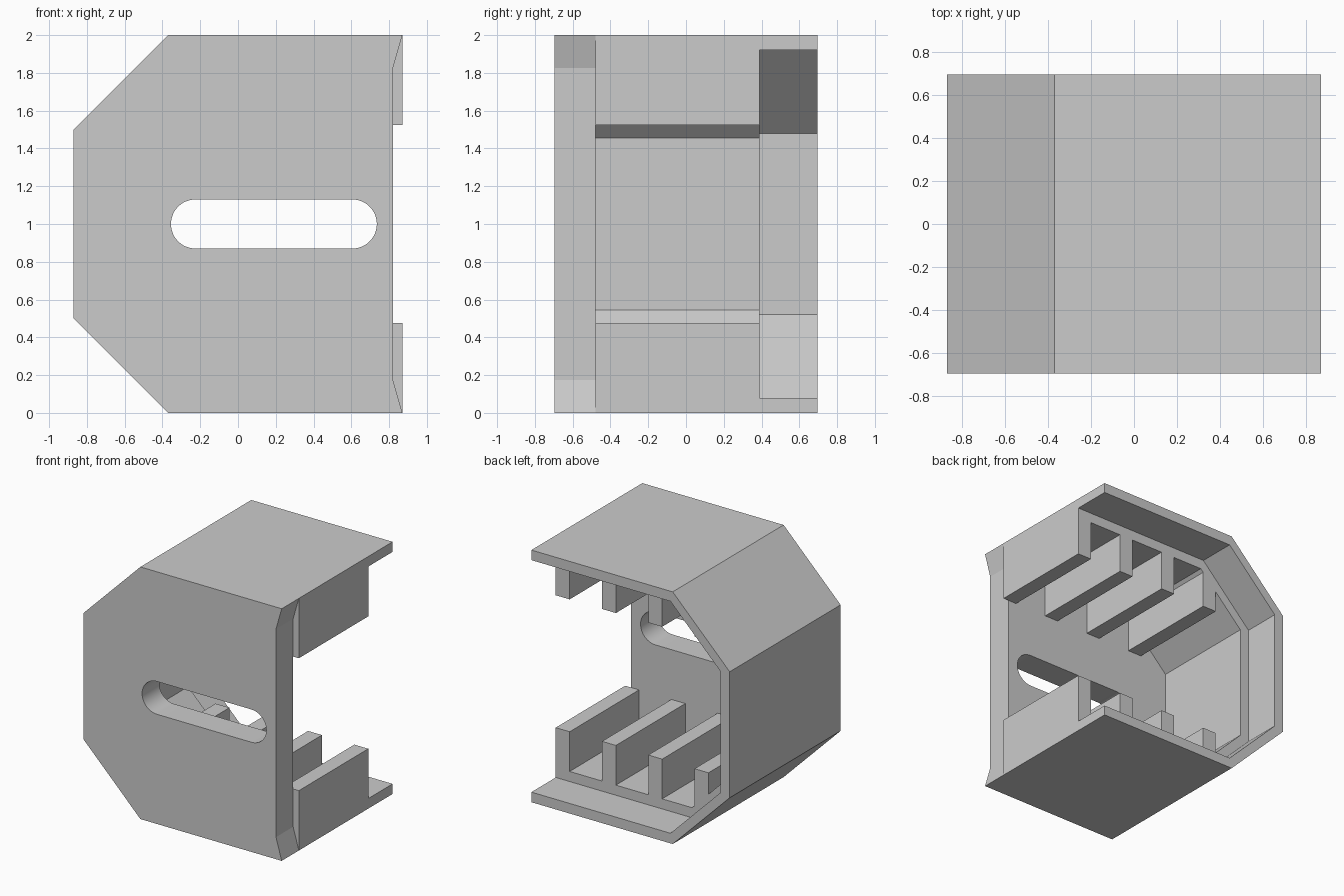
import bpy, bmesh, math

default = bpy.data.objects.get("Cube")
if default:
    bpy.data.objects.remove(default, do_unlink=True)

GREY = (0.6, 0.6, 0.6, 1.0)
grey = bpy.data.materials.new("plain_grey")
grey.use_nodes = True
grey.diffuse_color = GREY
grey.node_tree.nodes["Principled BSDF"].inputs["Base Color"].default_value = GREY

# Main depths and extents
FRONT, PLATE_BACK, RIB_BACK, REAR = -0.695, -0.48, 0.39, 0.695
RIGHT, LEFT = 0.87, -0.87


def prism(name, outline, y0, y1):
    """Extrude an x-z outline from depth y0 to y1."""
    bm = bmesh.new()
    face = bm.faces.new([bm.verts.new((x, y0, z)) for x, z in outline])
    result = bmesh.ops.extrude_face_region(bm, geom=[face])
    moved = [v for v in result["geom"] if isinstance(v, bmesh.types.BMVert)]
    bmesh.ops.translate(bm, verts=moved, vec=(0, y1 - y0, 0))
    bmesh.ops.recalc_face_normals(bm, faces=bm.faces)
    mesh = bpy.data.meshes.new(name)
    bm.to_mesh(mesh)
    bm.free()
    mesh.materials.append(grey)
    obj = bpy.data.objects.new(name, mesh)
    bpy.context.collection.objects.link(obj)
    return obj


def mirrored(lower):
    """Complete a lower half outline with its reflection about z = 1."""
    return lower + [(x, 2 - z) for x, z in reversed(lower)]


outer = [(RIGHT, 0), (-0.37, 0), (LEFT, 0.5)]

# Front plate: angled left side, recessed right edge with flared corners
plate = prism("front_plate", mirrored([(0.82, 0.175)] + outer), FRONT, PLATE_BACK)

# Rounded slot through the front plate
R, X0, X1 = 0.13, -0.225, 0.605
STEPS = 24
slot = []
for cx, start in ((X1, -math.pi / 2), (X0, math.pi / 2)):
    for i in range(STEPS + 1):
        a = start + math.pi * i / STEPS
        slot.append((cx + R * math.cos(a), 1 + R * math.sin(a)))
cutter = prism("slot_cutter", slot, FRONT - 0.1, PLATE_BACK + 0.1)
cutter.hide_render = True
cut = plate.modifiers.new("slot", "BOOLEAN")
cut.operation, cut.solver, cut.object = "DIFFERENCE", "EXACT", cutter
bpy.context.view_layer.objects.active = plate
plate.select_set(True)
bpy.ops.object.modifier_apply(modifier=cut.name)
bpy.data.objects.remove(cutter, do_unlink=True)
bpy.ops.object.shade_smooth_by_angle(angle=math.radians(12))

# Ribbed shell: thick wall with four ribs along floor and ceiling
WALL, RIB_TOP, RIB_W, PITCH = 0.16, 0.475, 0.122, 0.406


def floor_height(x):
    return max(WALL, -0.165 - x)


comb = []
for i in range(4):
    right = RIGHT - i * PITCH
    left = right - RIB_W
    if i:
        comb.append((right, floor_height(right)))
    comb += [(right, RIB_TOP), (left, RIB_TOP), (left, floor_height(left))]
    if i == 2:
        comb.append((-0.325, WALL))
comb.append((LEFT + WALL, 0.545))
# Walk the outside up the left, then return along the inner comb
inner_full = mirrored(comb)
prism("ribbed_shell", mirrored(outer) + inner_full[::-1], PLATE_BACK, RIB_BACK)

# Rear rim: thinner wall behind the ribs
lip = [(RIGHT, 0.08), (-0.35, 0.08), (-0.79, 0.52)]
prism("rear_rim", mirrored(outer) + mirrored(lip)[::-1], RIB_BACK, REAR)
